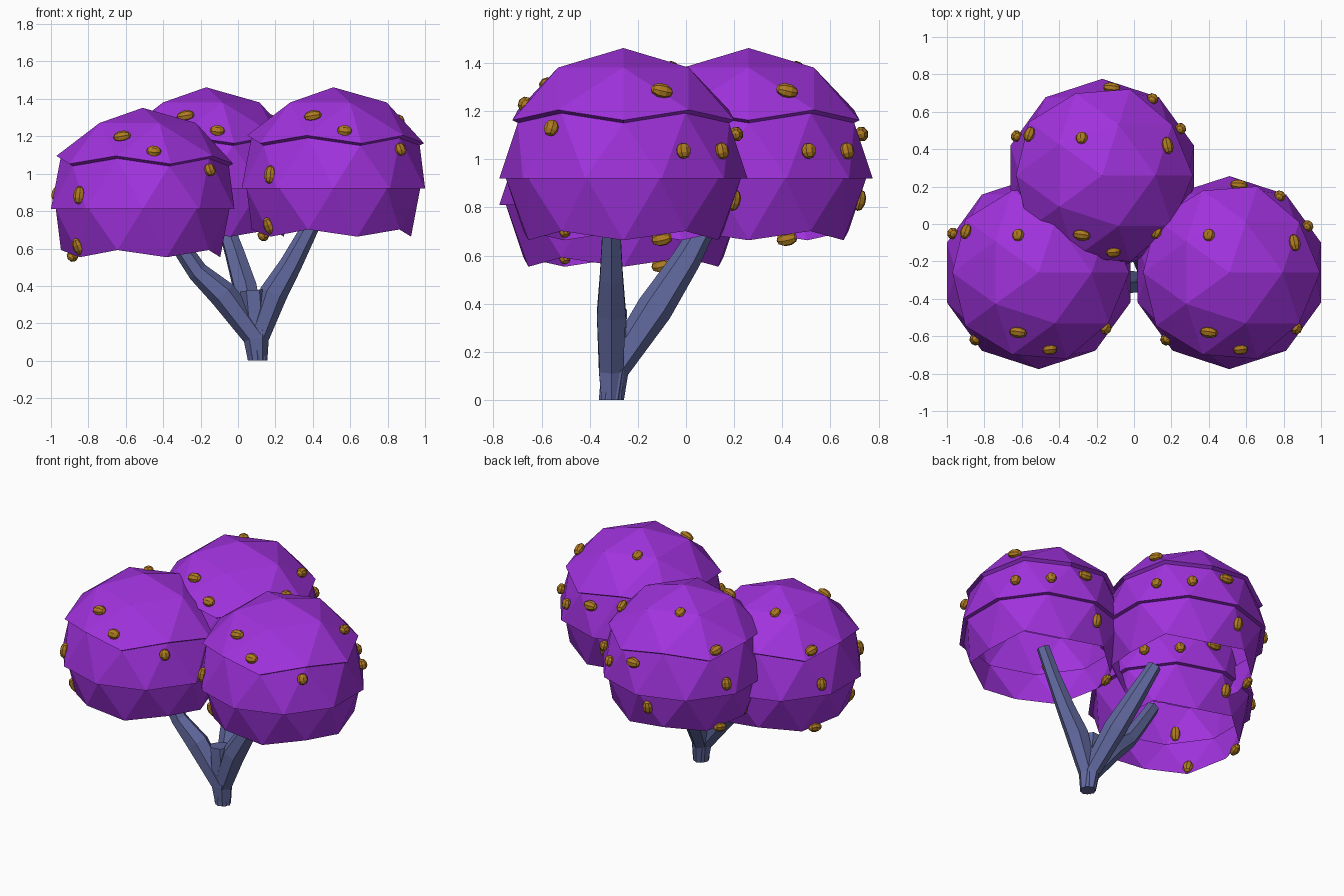
import bpy, bmesh, math
from mathutils import Vector, Matrix

if "Cube" in bpy.data.objects:
    bpy.data.objects.remove(bpy.data.objects["Cube"])


def material(name, rgb):
    m = bpy.data.materials.new(name)
    m.diffuse_color = (*rgb, 1)
    m.use_nodes = True
    m.node_tree.nodes["Principled BSDF"].inputs["Base Color"].default_value = m.diffuse_color
    return m


LEAF = material("purple_leaf", (0.35, 0.032, 0.72))
SEED = material("amber_seed", (0.43, 0.2, 0.015))
BARK = material("blue_bark", (0.115, 0.136, 0.33))


def finish(name, bm, mat):
    bmesh.ops.recalc_face_normals(bm, faces=bm.faces)
    me = bpy.data.meshes.new(name)
    bm.to_mesh(me)
    bm.free()
    me.materials.append(mat)
    ob = bpy.data.objects.new(name, me)
    bpy.context.collection.objects.link(ob)
    return ob


# Crown: icosphere in three stepped tiers, open underneath
def crown(name, centre):
    ico = bmesh.new()
    bmesh.ops.create_icosphere(ico, subdivisions=2, radius=1)
    bm, cache = bmesh.new(), {}

    def tier_radius(face):
        low = min(v.co.z for v in face.verts)
        for limit, r in ((0.4, 0.542), (-0.05, 0.516), (-0.6, 0.488)):
            if low > limit:
                return r
        return None

    def vert(v, r):
        if (v, r) not in cache:
            cache[v, r] = bm.verts.new(v.co.normalized() * r + Vector(centre))
        return cache[v, r]

    for f in ico.faces:
        r = tier_radius(f)
        if r:
            bm.faces.new([vert(v, r) for v in f.verts])
    # ledges between tiers
    for e in ico.edges:
        ra, rb = (tier_radius(f) for f in e.link_faces)
        if ra and rb and ra != rb:
            a, b = e.verts
            bm.faces.new([vert(a, ra), vert(b, ra), vert(b, rb), vert(a, rb)])
    ico.free()
    finish(name, bm, LEAF)


# Seeds: position relative to the crown centre, long axis, half length
X, Y, Z = Vector((1, 0, 0)), Vector((0, 1, 0)), Vector((0, 0, 1))
SEEDS = [
    ((-.11, -.32, .39), X, .048), ((.06, -.41, .31), X, .04),
    ((.36, -.30, .21), Z, .036), ((-.34, -.36, .075), Z, .05),
    ((-.345, -.25, -.20), Z, .05), ((-.375, .16, -.25), Y, .046),
    ((-.46, .21, .08), Z, .042), ((-.39, .22, .29), Y, .042),
    ((-.11, .20, .46), Y, .035), ((.05, .47, .185), X, .048),
    ((.27, .41, .115), Z, .036), ((.42, .25, .115), Z, .034),
    ((.35, .16, .365), Y, .048), ((-.05, .46, -.09), Z, .046),
]


def seeds(name, centre):
    bm = bmesh.new()
    for pos, axis, length in SEEDS:
        p = Vector(pos)
        n = p.normalized()
        t = (axis - n * axis.dot(n)).normalized()
        s = n.cross(t)
        rot = Matrix((s, n, t)).transposed().to_4x4()
        mat = (Matrix.Translation(p + Vector(centre)) @ rot
               @ Matrix.Diagonal((0.033, 0.028, length, 1)))
        bmesh.ops.create_uvsphere(bm, u_segments=8, v_segments=5, radius=1, matrix=mat)
    finish(name, bm, SEED)


for side, c in (("left", (-.51, -.26, .81)), ("right", (.51, -.26, .92)),
                ("back", (-.17, .26, .92))):
    crown(side + "_crown", c)
    seeds(side + "_seeds", c)


# Trunk: tapered six-sided branches from a shared foot, (x, y, z, radius)
def branch(name, path, ref):
    bm, rings = bmesh.new(), []
    pts = [Vector(p[:3]) for p in path]
    for i, p in enumerate(pts):
        t = (pts[min(i + 1, len(pts) - 1)] - pts[max(i - 1, 0)]).normalized()
        if i == 0:
            t = Z
        u = (ref - t * ref.dot(t)).normalized()
        w = t.cross(u)
        r = path[i][3]
        rings.append([bm.verts.new(p + r * (math.sin(a) * u * .92 + math.cos(a) * w))
                      for a in (k * math.pi / 3 for k in range(6))])
    for lo, hi in zip(rings, rings[1:]):
        for k in range(6):
            j = (k + 1) % 6
            bm.faces.new([lo[k], lo[j], hi[j], hi[k]])
    bm.faces.new(rings[0])
    bm.faces.new(rings[-1])
    finish(name, bm, BARK)


foot = (.105, -.31, 0, .052)
branch("right_branch", [foot, (.10, -.31, .11, .06), (.19, -.31, .36, .075),
                        (.28, -.31, .51, .06), (.38, -.31, .70, .047),
                        (.46, -.31, .87, .042)], Y)
branch("left_branch", [foot, (.09, -.31, .13, .065), (-.08, -.31, .355, .075),
                       (-.215, -.31, .475, .055), (-.28, -.31, .57, .05),
                       (-.41, -.31, .77, .042)], Y)
branch("back_branch", [foot, (.095, -.295, .13, .06), (.04, -.13, .38, .075),
                       (-.02, .0, .58, .06), (-.08, .10, .76, .045)], X)
branch("trunk", [foot, (.10, -.31, .12, .065), (.08, -.30, .375, .07)], Y)
